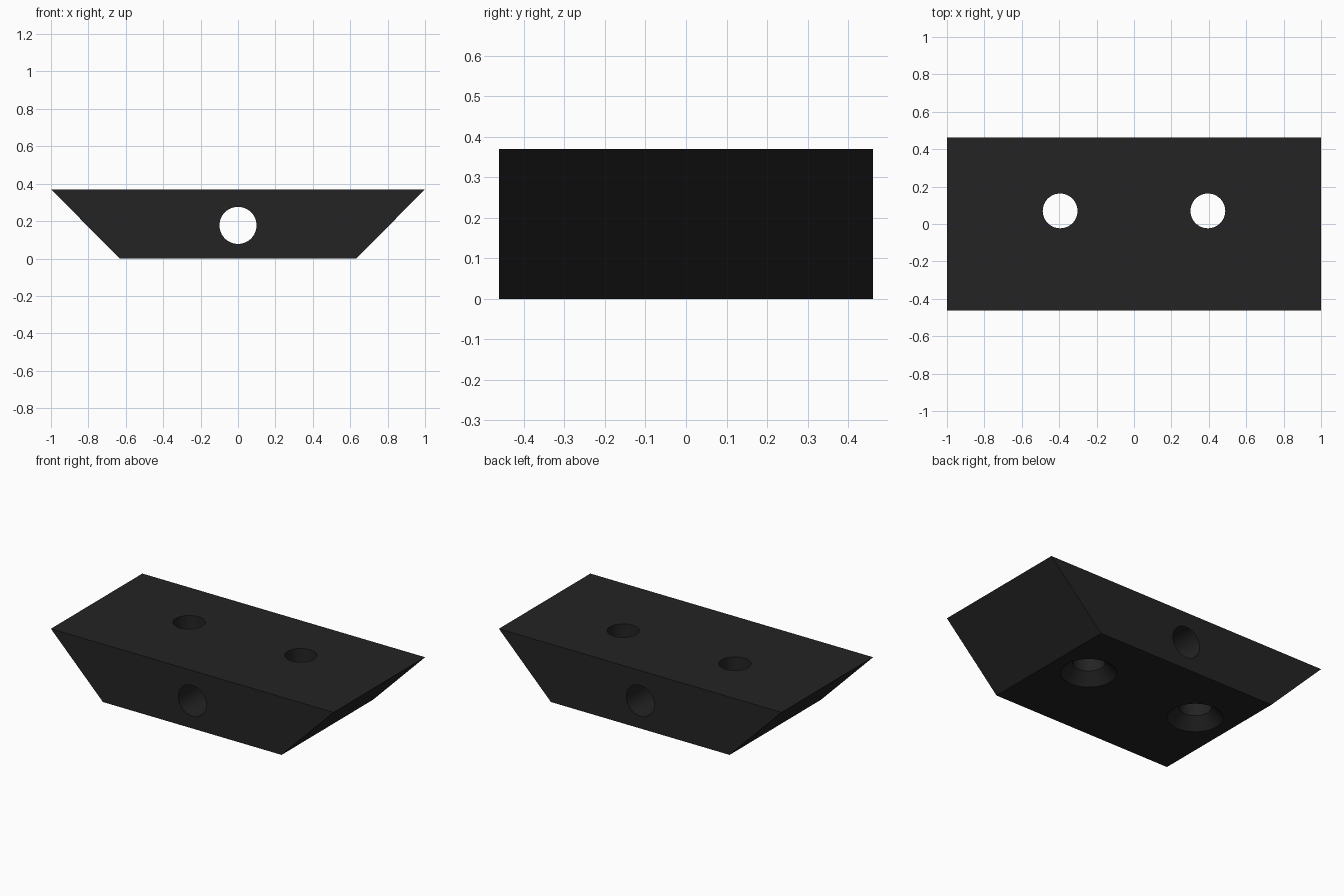
import bpy, bmesh, math
from mathutils import Matrix

if "Cube" in bpy.data.objects:
    bpy.data.objects.remove(bpy.data.objects["Cube"])

HEIGHT, HALF_DEPTH = 0.37, 0.462
SEGMENTS = 64

black = bpy.data.materials.new("matte black")
black.diffuse_color = (0.017, 0.017, 0.017, 1)
black.use_nodes = True
black.node_tree.nodes["Principled BSDF"].inputs["Base Color"].default_value = black.diffuse_color


def make_object(name, bm):
    bmesh.ops.recalc_face_normals(bm, faces=bm.faces[:])
    mesh = bpy.data.meshes.new(name)
    bm.to_mesh(mesh)
    bm.free()
    obj = bpy.data.objects.new(name, mesh)
    bpy.context.collection.objects.link(obj)
    mesh.materials.append(black)
    return obj


def lathe_cutter(name, profile, matrix):
    """Closed turned solid from (radius, height) pairs."""
    bm = bmesh.new()
    rings = []
    for r, z in profile:
        rings.append([bm.verts.new((r * math.cos(a), r * math.sin(a), z))
                      for a in (2 * math.pi * i / SEGMENTS for i in range(SEGMENTS))])
    for low, high in zip(rings, rings[1:]):
        for i in range(SEGMENTS):
            j = (i + 1) % SEGMENTS
            bm.faces.new((low[i], low[j], high[j], high[i]))
    bm.faces.new(rings[0][::-1])
    bm.faces.new(rings[-1])
    bm.transform(matrix)
    obj = make_object(name, bm)
    obj.hide_render = True
    return obj


# Block: trapezoid profile extruded front to back
bm = bmesh.new()
profile = [(-0.632, 0), (0.632, 0), (1, HEIGHT), (-1, HEIGHT)]
face = bm.faces.new([bm.verts.new((x, -HALF_DEPTH, z)) for x, z in profile])
ext = bmesh.ops.extrude_face_region(bm, geom=[face])
bmesh.ops.translate(bm, vec=(0, 2 * HALF_DEPTH, 0),
                    verts=[v for v in ext["geom"] if isinstance(v, bmesh.types.BMVert)])
block = make_object("wedge_block", bm)

# Cutters: two screw holes countersunk from below, one cross hole front to back
screw = [(0.18, -0.02), (0.093, 0.067), (0.093, HEIGHT + 0.1)]
cutters = [lathe_cutter("screw_hole_cutter", screw, Matrix.Translation((x, 0.07, 0)))
           for x in (-0.395, 0.395)]
cutters.append(lathe_cutter("cross_hole_cutter", [(0.099, -0.6), (0.099, 0.6)],
                            Matrix.Translation((0, 0, 0.177)) @ Matrix.Rotation(math.pi / 2, 4, 'X')))

# Drill the holes
bpy.context.view_layer.objects.active = block
block.select_set(True)
for cutter in cutters:
    mod = block.modifiers.new("drill", 'BOOLEAN')
    mod.operation = 'DIFFERENCE'
    mod.solver = 'EXACT'
    mod.object = cutter
    bpy.ops.object.modifier_apply(modifier=mod.name)
for cutter in cutters:
    bpy.data.objects.remove(cutter)

bpy.ops.object.shade_smooth_by_angle(angle=math.radians(30))
